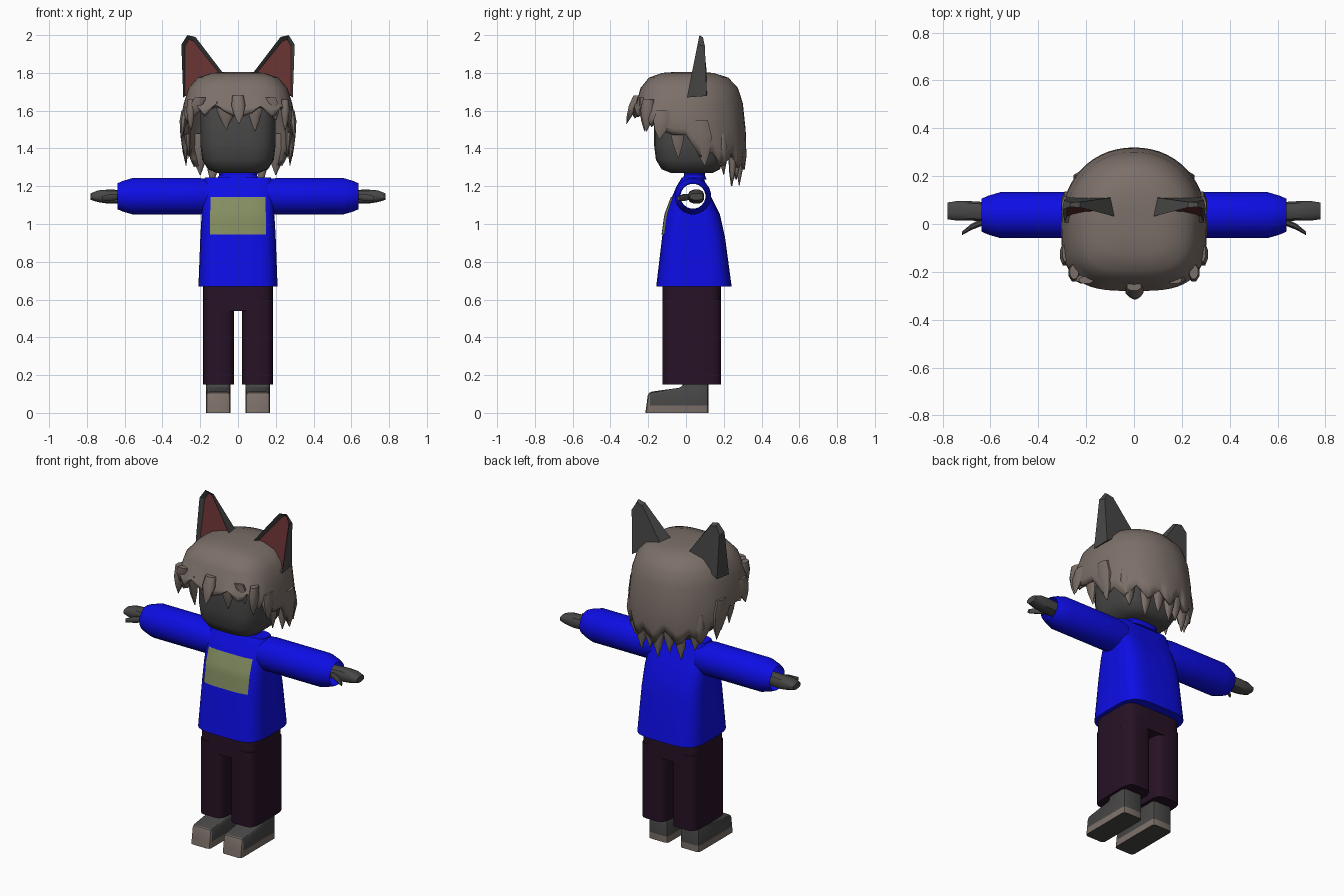
import bpy, bmesh, math, random
from mathutils import Vector

cube = bpy.data.objects.get("Cube")
if cube:
    bpy.data.objects.remove(cube, do_unlink=True)
random.seed(4)


def material(name, r, g, b):
    m = bpy.data.materials.new(name)
    m.use_nodes = True
    m.diffuse_color = (r, g, b, 1)
    bsdf = next(n for n in m.node_tree.nodes if n.type == 'BSDF_PRINCIPLED')
    bsdf.inputs["Base Color"].default_value = (r, g, b, 1)
    bsdf.inputs["Roughness"].default_value = 0.8
    return m


HAIR = material("taupe", 0.2, 0.16, 0.14)
SKIN = material("charcoal", 0.065, 0.063, 0.062)
RED = material("dull red", 0.13, 0.03, 0.03)
BLUE = material("royal blue", 0.004, 0.004, 0.78)
OLIVE = material("olive", 0.23, 0.27, 0.12)
PLUM = material("dark plum", 0.02, 0.006, 0.019)


def finish(name, bm, mats, angle=35, recalc=True):
    if recalc:
        bmesh.ops.recalc_face_normals(bm, faces=bm.faces[:])
    me = bpy.data.meshes.new(name)
    bm.to_mesh(me)
    bm.free()
    for m in mats:
        me.materials.append(m)
    ob = bpy.data.objects.new(name, me)
    bpy.context.collection.objects.link(ob)
    bpy.ops.object.select_all(action='DESELECT')
    ob.select_set(True)
    bpy.context.view_layer.objects.active = ob
    bpy.ops.object.shade_smooth_by_angle(angle=math.radians(angle))
    return ob


def power(v, p):
    return math.copysign(abs(v) ** (2 / p), v)


def loft(bm, rings, n=24, p=2, axis='z', caps=True):
    """Skin rings of (position, centre a, centre b, radius a, radius b)."""
    loops = []
    for t, a, b, ra, rb in rings:
        loop = []
        for i in range(n):
            ang = math.tau * (i + 0.5) / n
            u, v = a + ra * power(math.cos(ang), p), b + rb * power(math.sin(ang), p)
            loop.append(bm.verts.new((u, v, t) if axis == 'z' else (t, u, v)))
        loops.append(loop)
    for lo, hi in zip(loops, loops[1:]):
        for i in range(n):
            j = (i + 1) % n
            bm.faces.new((lo[i], lo[j], hi[j], hi[i]))
    if caps:
        bm.faces.new(loops[0])
        bm.faces.new(loops[-1])


# Head
bm = bmesh.new()
loft(bm, [(1.27, 0, 0.03, 0.11, 0.11), (1.29, 0, 0.025, 0.16, 0.155),
          (1.34, 0, 0.02, 0.19, 0.18), (1.42, 0, 0.02, 0.2, 0.19),
          (1.62, 0, 0.02, 0.2, 0.19), (1.72, 0, 0.02, 0.16, 0.15)], 28, 3.5)
finish("head", bm, [SKIN], 60)

# Sweater body, with a passage between the armholes
bm = bmesh.new()
loft(bm, [(0.67, 0, 0.042, 0.21, 0.2), (0.93, 0, 0.04, 0.2, 0.167),
          (1.05, 0, 0.035, 0.193, 0.145), (1.13, 0, 0.03, 0.19, 0.11),
          (1.2, 0, 0.03, 0.19, 0.08), (1.245, 0, 0.035, 0.175, 0.058)], 32, 4)
body = finish("sweater_body", bm, [BLUE], 50)
bm = bmesh.new()
loft(bm, [(-0.5, 0.037, 1.147, 0.066, 0.066), (0.5, 0.037, 1.147, 0.066, 0.066)], 20, axis='x')
cutter = finish("armhole_cutter", bm, [BLUE])
cutter.hide_render = True
cut = body.modifiers.new("armholes", 'BOOLEAN')
cut.operation, cut.solver, cut.object = 'DIFFERENCE', 'EXACT', cutter
bpy.context.view_layer.objects.active = body
bpy.ops.object.modifier_apply(modifier="armholes")
bpy.data.objects.remove(cutter, do_unlink=True)

# Collar
bm = bmesh.new()
loft(bm, [(1.235, 0, 0.045, 0.115, 0.065), (1.26, 0, 0.045, 0.1, 0.055),
          (1.285, 0, 0.045, 0.108, 0.06)], 20, 3)
finish("collar", bm, [BLUE])

# Chest patch, draped onto the sweater
bm = bmesh.new()
bmesh.ops.create_grid(bm, x_segments=12, y_segments=10, size=1)
for v in bm.verts:
    v.co = Vector((v.co.x * 0.145, -0.4, 1.043 + v.co.y * 0.098))
patch = finish("chest_patch", bm, [OLIVE], recalc=False)
wrap = patch.modifiers.new("drape", 'SHRINKWRAP')
wrap.target, wrap.wrap_method, wrap.wrap_mode = body, 'PROJECT', 'ABOVE_SURFACE'
wrap.use_project_y, wrap.offset = True, 0.005

# Trousers
bm = bmesh.new()
loft(bm, [(0.54, 0, 0.03, 0.185, 0.155), (0.7, 0, 0.03, 0.185, 0.155)], 32, 6)
finish("hips", bm, [PLUM])


def shoe(side):
    profile = [(-0.215, 0), (0.12, 0), (0.12, 0.17), (-0.01, 0.17), (-0.02, 0.135), (-0.2, 0.11)]
    bm = bmesh.new()
    face = bm.faces.new([bm.verts.new((side * 0.04, y, z)) for y, z in profile])
    out = bmesh.ops.extrude_face_region(bm, geom=[face])
    moved = [g for g in out["geom"] if isinstance(g, bmesh.types.BMVert)]
    bmesh.ops.translate(bm, vec=(side * 0.13, 0, 0), verts=moved)
    bmesh.ops.recalc_face_normals(bm, faces=bm.faces[:])
    bmesh.ops.bevel(bm, geom=[e for e in bm.edges if max(v.co.z for v in e.verts) > 0.02],
                    offset=0.018, segments=2, profile=0.5, affect='EDGES')
    for co, no in (((0, 0, 0.038), (0, 0, 1)), ((0, -0.19, 0), (0, 1, 0))):
        bmesh.ops.bisect_plane(bm, geom=bm.verts[:] + bm.edges[:] + bm.faces[:],
                               plane_co=co, plane_no=no)
    bm.normal_update()
    for f in bm.faces:
        c = f.calc_center_median()
        light = (c.z < 0.038 or c.y < -0.19) and f.normal.z > -0.7
        f.material_index = 1 if light else 0
    return bm


def ear(side):
    front = [(0.08, 1.8), (0.29, 1.67), (0.3, 1.95), (0.268, 2.0), (0.225, 1.99)]
    bm = bmesh.new()
    fv = [bm.verts.new((side * x, 0.005 + (z - 1.67) * 0.2, z)) for x, z in front]
    bv = [bm.verts.new((side * (x + (0.24 - x) * 0.12), 0.11 - max(0, z - 1.9) * 0.2,
                        z + (1.8 - z) * 0.06)) for x, z in front]
    inner = bm.faces.new(fv)
    bm.faces.new(bv)
    for i in range(len(fv)):
        j = (i + 1) % len(fv)
        bm.faces.new((fv[i], fv[j], bv[j], bv[i]))
    bmesh.ops.recalc_face_normals(bm, faces=bm.faces[:])
    inner.material_index = 1
    rim = bmesh.ops.inset_individual(bm, faces=[inner], thickness=0.02, depth=-0.025)
    for f in rim["faces"]:
        f.material_index = 0
    return bm


# Limbs and ears on both sides
for s, label in ((1, "left"), (-1, "right")):
    bm = bmesh.new()
    loft(bm, [(0.15, s * 0.1025, 0.03, 0.0825, 0.155),
              (0.6, s * 0.1025, 0.03, 0.0825, 0.155)], 24, 5)
    finish(label + "_trouser_leg", bm, [PLUM])

    bm = bmesh.new()
    loft(bm, [(s * x, 0.037, 1.147, r, r) for x, r in
              ((0.14, 0.09), (0.2, 0.097), (0.56, 0.097), (0.61, 0.082), (0.637, 0.07))],
         20, axis='x', caps=False)
    finish(label + "_sleeve", bm, [BLUE])

    bm = bmesh.new()
    loft(bm, [(s * 0.58, 0.05, 1.145, 0.04, 0.036), (s * 0.69, 0.055, 1.145, 0.042, 0.038),
              (s * 0.74, 0.055, 1.147, 0.042, 0.032), (s * 0.78, 0.055, 1.145, 0.036, 0.018)],
         12, 2.6, axis='x')
    loft(bm, [(s * 0.62, 0.015, 1.145, 0.018, 0.016), (s * 0.68, -0.012, 1.14, 0.014, 0.02),
              (s * 0.72, -0.04, 1.135, 0.008, 0.012)], 8, axis='x')
    finish(label + "_hand", bm, [SKIN])
    finish(label + "_shoe", shoe(s), [SKIN, HAIR])
    finish(label + "_ear", ear(s), [SKIN, RED], 25)

# Hair cap: a dome whose lower edge drops in ragged points toward the back
bm = bmesh.new()
N = 56
dome = [(0.2, 1.805), (0.45, 1.8), (0.7, 1.775), (0.86, 1.72), (0.94, 1.64)]
columns = []
for i in range(N):
    ang = math.tau * i / N
    c, s = math.cos(ang), math.sin(ang)
    p = 2.1 if s > 0 else 3.2
    x, y = 0.305 * power(c, p), (0.32 if s > 0 else 0.28) * power(s, p)
    if y < -0.2:
        edge = 1.6
    else:
        edge = max(1.34, 1.52 - 0.6 * max(0, y + 0.12))
    edge += (0.03, 0, -0.045, -0.01)[i % 4] + random.uniform(-0.015, 0.015)
    col = [bm.verts.new((x * k, y * k, z)) for k, z in dome]
    for f, k in ((0.45, 0.99), (0.8, 1.0), (1, 0.97)):
        col.append(bm.verts.new((x * k, y * k, 1.64 + (edge - 1.64) * f)))
    columns.append(col)
for i in range(N):
    a, b = columns[i], columns[(i + 1) % N]
    for k in range(len(a) - 1):
        bm.faces.new((a[k], a[k + 1], b[k + 1], b[k]))
bm.faces.new([col[0] for col in columns])
cap = finish("hair_cap", bm, [HAIR], 60)
shell = cap.modifiers.new("thickness", 'SOLIDIFY')
shell.thickness, shell.offset = 0.03, -1

# Hair locks: flattened tapering strands
bm = bmesh.new()


def lock(root, tip, wx, wy):
    a, b = Vector(root), Vector(tip)
    rings = []
    for t, w in ((0, 0.8), (0.35, 1), (0.7, 0.65), (1, 0.06)):
        q = a.lerp(b, t)
        rings.append((q.z, q.x, q.y, wx * w, wy * w))
    loft(bm, rings, 8)


lock((0, -0.26, 1.68), (0.005, -0.315, 1.53), 0.04, 0.025)
for x, length, lean in ((-0.2, 0.1, -0.03), (-0.09, 0.17, 0.03), (-0.04, 0.16, -0.02),
                        (0.09, 0.18, 0.0), (0.17, 0.12, 0.03)):
    lock((x, -0.235, 1.67), (x + lean, -0.22, 1.67 - length), 0.04, 0.02)
for s in (-1, 1):
    lock((s * 0.25, -0.2, 1.66), (s * 0.25, -0.21, 1.49), 0.025, 0.04)
    lock((s * 0.285, -0.12, 1.6), (s * 0.3, -0.14, 1.45), 0.02, 0.05)
    lock((s * 0.275, -0.05, 1.6), (s * 0.26, -0.04, 1.35), 0.022, 0.045)
    lock((s * 0.285, 0.07, 1.55), (s * 0.275, 0.1, 1.31), 0.025, 0.06)
    lock((s * 0.21, 0.19, 1.48), (s * 0.2, 0.2, 1.26), 0.05, 0.03)
for i, x in enumerate((-0.13, -0.07, -0.01, 0.05, 0.12)):
    lock((x, 0.29 - abs(x) * 0.3, 1.46), (x * 1.05, 0.285 - abs(x) * 0.35, 1.2 + 0.035 * (i % 2)),
         0.042, 0.025)
finish("hair_locks", bm, [HAIR], 60)
